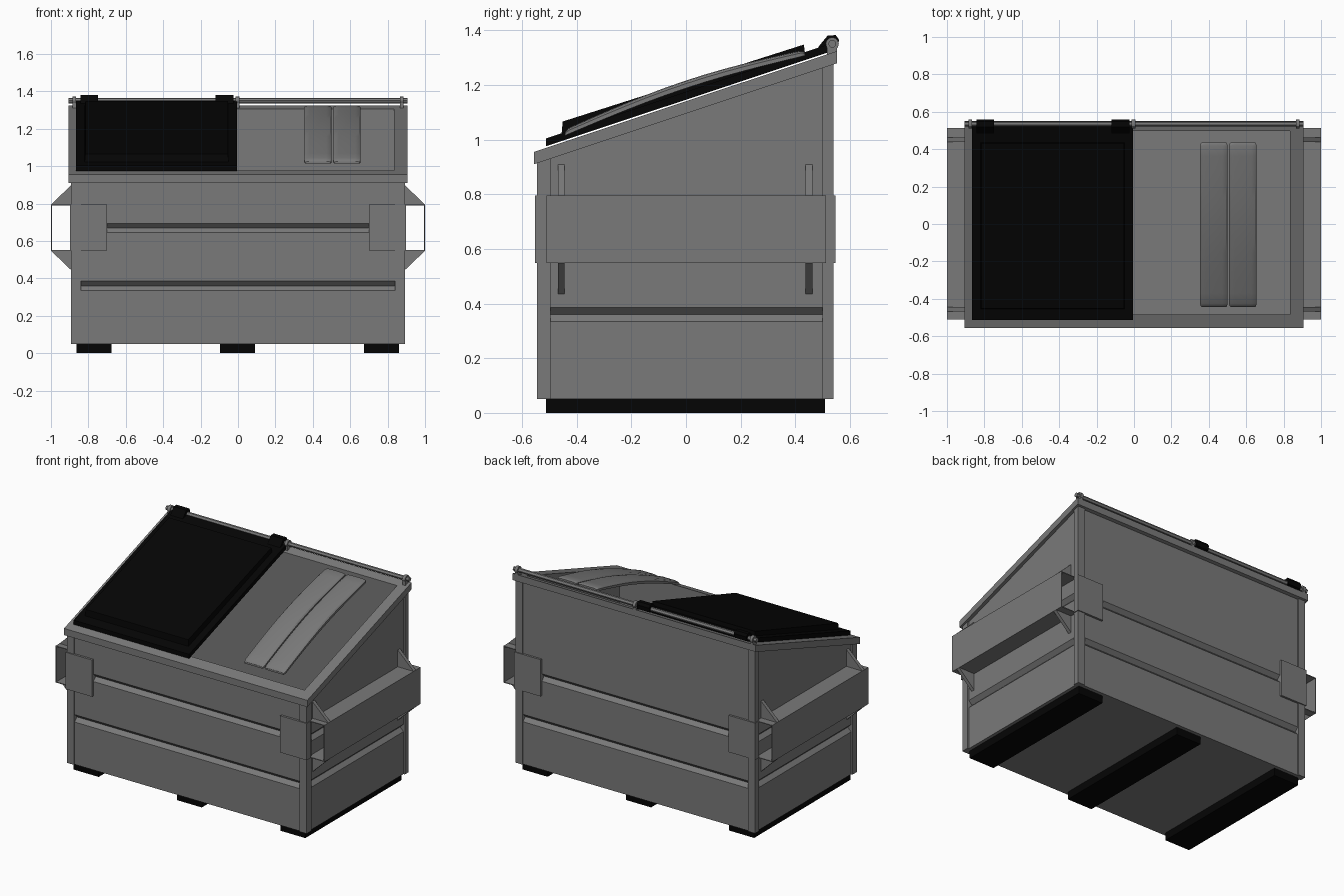
import bpy, bmesh, math

if "Cube" in bpy.data.objects:
    bpy.data.objects.remove(bpy.data.objects["Cube"])


def material(name, v):
    m = bpy.data.materials.new(name)
    m.diffuse_color = (v, v, v, 1)
    m.use_nodes = True
    m.node_tree.nodes["Principled BSDF"].inputs["Base Color"].default_value = m.diffuse_color
    return m


black = material("black_plastic", 0.0015)
steel = material("dark_grey_steel", 0.193)


def top(off=0.0, slope=0.0):
    """Height of the sloping rim plane at y, plus an offset."""
    return lambda y: 0.955 + 0.333 * (y + 0.555) + off + slope * y


def finish(name, bm, mat):
    bmesh.ops.recalc_face_normals(bm, faces=bm.faces)
    me = bpy.data.meshes.new(name)
    bm.to_mesh(me)
    bm.free()
    ob = bpy.data.objects.new(name, me)
    bpy.context.collection.objects.link(ob)
    me.materials.append(mat)
    return ob


def loft(name, rings, mat=steel):
    """Join equal-length rings of points into a capped solid."""
    bm = bmesh.new()
    vs = [[bm.verts.new(p) for p in r] for r in rings]
    n = len(vs[0])
    for a, b in zip(vs, vs[1:]):
        for i in range(n):
            j = (i + 1) % n
            bm.faces.new((a[i], a[j], b[j], b[i]))
    bm.faces.new(vs[0])
    bm.faces.new(vs[-1])
    return finish(name, bm, mat)


def rect(x0, x1, y0, y1, z):
    f = z if callable(z) else (lambda y: z)
    return [(x, y, f(y)) for x, y in ((x0, y0), (x1, y0), (x1, y1), (x0, y1))]


def block(name, x0, x1, y0, y1, z0, z1, mat=steel):
    return loft(name, [rect(x0, x1, y0, y1, z0), rect(x0, x1, y0, y1, z1)], mat)


def smooth(ob):
    bpy.ops.object.select_all(action='DESELECT')
    ob.select_set(True)
    bpy.context.view_layer.objects.active = ob
    bpy.ops.object.shade_smooth_by_angle()


def rod(name, x0, x1, y, z, r, n=12):
    angles = [2 * math.pi * i / n for i in range(n)]
    smooth(loft(name, [[(x, y + r * math.cos(a), z + r * math.sin(a)) for a in angles] for x in (x0, x1)]))


# Open body: outer panels with two V-grooves, then the plain inner walls and floor
levels = [(0.05, 0), (0.335, 0), (0.36, 0.025), (0.385, 0),
          (0.645, 0), (0.67, 0.025), (0.695, 0), (top(-0.02), 0)]
rings = [rect(-0.882 + d, 0.882 - d, -0.537 + d, 0.532 - d, z) for z, d in levels]
rings += [rect(-0.836, 0.836, -0.486, 0.499, z) for z in (top(-0.02), 0.065)]
loft("body", rings)

# Corner posts
for sx in (-1, 1):
    for y0, y1 in ((-0.545, -0.495), (0.499, 0.54)):
        block("corner_post", *sorted((sx * 0.84, sx * 0.892)), y0, y1, 0.05, top(-0.03))

# Sloping rim around the opening
outer = (-0.905, 0.905, -0.556, 0.552)
inner = (-0.835, 0.835, -0.485, 0.498)
bm = bmesh.new()
loops = [[bm.verts.new(p) for p in rect(*r, top(o))]
         for r, o in ((outer, -0.045), (outer, 0), (inner, 0), (inner, -0.045))]
for k in range(4):
    a, b = loops[k], loops[(k + 1) % 4]
    for i in range(4):
        j = (i + 1) % 4
        bm.faces.new((a[i], a[j], b[j], b[i]))
finish("rim", bm, steel)

# Skids
for x in (-0.77, -0.003, 0.767):
    block("skid", x - 0.093, x + 0.093, -0.513, 0.508, 0, 0.05, black)

# Fork pockets, wrap plates and gussets on each side
for sx in (-1, 1):
    for name, xa, xb, *rest in (
            ("pocket_wall", 0.995, 1.0, -0.51, 0.512, 0.548, 0.795),
            ("pocket_top", 0.88, 0.995, -0.51, 0.512, 0.79, 0.795),
            ("pocket_bottom", 0.88, 0.995, -0.51, 0.512, 0.548, 0.553),
            ("wrap_plate_front", 0.70, 0.897, -0.552, -0.51, 0.548, 0.795),
            ("wrap_plate_back", 0.70, 0.897, 0.505, 0.546, 0.548, 0.795)):
        block(name, *sorted((sx * xa, sx * xb)), *rest)
    for y in (-0.457, 0.45):
        for za, zb in ((0.795, 0.91), (0.548, 0.433)):
            tri = [(0.88, za), (1.0, za), (0.88, zb)]
            loft("gusset", [[(sx * x, y + d, z) for x, z in tri] for d in (-0.012, 0.012)])

# Black lid: slab with raised panel
block("lid", -0.865, -0.005, -0.512, 0.525, top(0.006), top(0.035), black)
loft("lid_raised_panel", [rect(-0.82, -0.05, -0.455, 0.435, top(0.034)),
                          rect(-0.816, -0.054, -0.451, 0.431, top(0.07, -0.014))], black)

# Hinge rod, brackets and lid knuckles
HY, HZ = 0.535, 1.35
rod("hinge_rod", -0.905, 0.905, HY, HZ, 0.014)
for x in (-0.875, -0.003, 0.875):
    rod("hinge_bracket_eye", x - 0.01, x + 0.01, HY, HZ, 0.024)
    block("hinge_bracket_foot", x - 0.01, x + 0.01, HY - 0.02, 0.552, top(-0.01), HZ)
knuckle = [(0.47, 1.305), (0.485, 1.34), (0.518, 1.38), (0.548, 1.382), (0.56, 1.365), (0.555, 1.335), (0.53, 1.325)]
for x in (-0.795, -0.072):
    loft("lid_knuckle", [[(x + d, *p) for p in knuckle] for d in (-0.047, 0.047)], black)

# Two arched strips over the opening, with rounded edges and ends
section = [(0, 0), (0, 0.6), (0.06, 0.88), (0.2, 1), (0.8, 1), (0.94, 0.88), (1, 0.6), (1, 0)]
steps = [0, 0.006, 0.02] + [i / 12 for i in range(1, 12)] + [0.98, 0.994, 1]
for x0 in (0.353, 0.508):
    rings = []
    for t in steps:
        y = -0.443 + 0.878 * t
        arc = math.sin(math.pi * t)
        end = min(1, min(t, 1 - t) / 0.02)
        h = (0.022 + 0.006 * arc) * (0.55 + 0.45 * math.sqrt(end))
        w = 0.9 + 0.1 * math.sqrt(end)
        lo = 0.022 + 0.026 * arc
        rings.append([(x0 + 0.148 * (0.5 + (u - 0.5) * w), y, top(lo + h * v)(y)) for u, v in section])
    smooth(loft("arched_strip", rings))
